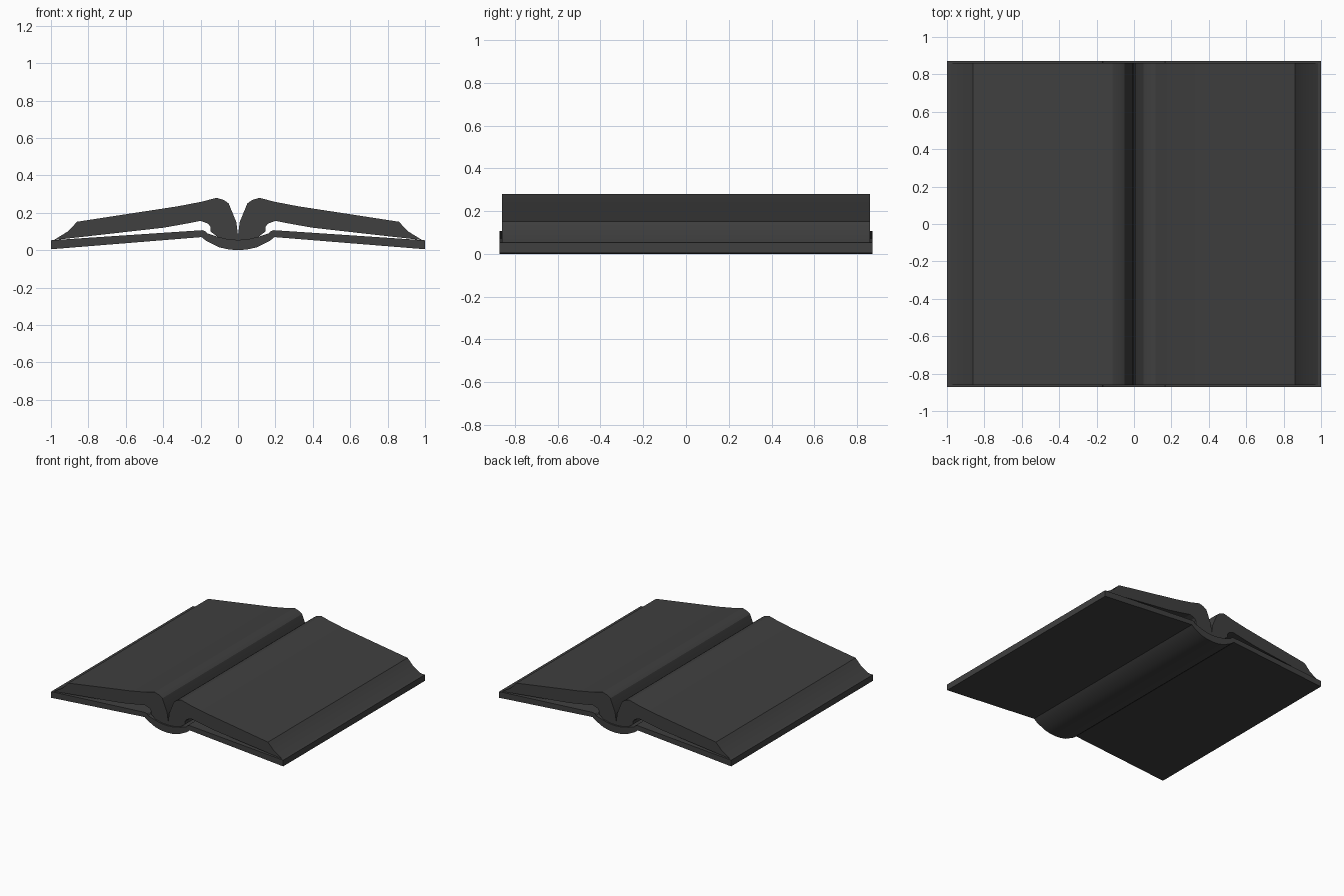
import bpy
import bmesh
import math

cube = bpy.data.objects.get("Cube")
if cube:
    bpy.data.objects.remove(cube, do_unlink=True)

charcoal = bpy.data.materials.new("charcoal")
charcoal.use_nodes = True
color = (0.05, 0.05, 0.05, 1)
charcoal.diffuse_color = color
charcoal.node_tree.nodes["Principled BSDF"].inputs["Base Color"].default_value = color


def extrude_profile(name, points, half_depth):
    """Extrude an outline in the xz plane along y, closed at both ends."""
    bm = bmesh.new()
    face = bm.faces.new([bm.verts.new((x, -half_depth, z)) for x, z in points])
    result = bmesh.ops.extrude_face_region(bm, geom=[face], use_keep_orig=True)
    moved = [v for v in result["geom"] if isinstance(v, bmesh.types.BMVert)]
    bmesh.ops.translate(bm, verts=moved, vec=(0, 2 * half_depth, 0))
    bmesh.ops.recalc_face_normals(bm, faces=bm.faces)
    mesh = bpy.data.meshes.new(name)
    bm.to_mesh(mesh)
    bm.free()
    mesh.materials.append(charcoal)
    obj = bpy.data.objects.new(name, mesh)
    bpy.context.collection.objects.link(obj)
    bpy.ops.object.select_all(action="DESELECT")
    obj.select_set(True)
    bpy.context.view_layer.objects.active = obj
    bpy.ops.object.shade_smooth_by_angle(angle=math.radians(30))
    return obj


def mirrored(points):
    return [(-x, z) for x, z in points]


# Cover: two boards joined by a rounded spine
cover_top = [(0.05, 0.058), (0.11, 0.072), (0.165, 0.09), (0.172, 0.1),
             (0.19, 0.107), (1, 0.053)]
cover_bottom = [(1, 0.005), (0.195, 0.07), (0.17, 0.05), (0.1, 0.015), (0.05, 0.004)]
half_cover = cover_top + cover_bottom
outline = [(0, 0.055)] + half_cover + [(0, 0)] + mirrored(half_cover)[::-1]
extrude_profile("cover", outline, 0.872)

# Page blocks: arched from the gutter, sloping to a bevelled fore edge
page_top = [(0, 0.08), (0.009, 0.15), (0.05, 0.25), (0.075, 0.268), (0.115, 0.28),
            (0.19, 0.26), (0.32, 0.235), (0.86, 0.152), (0.91, 0.1), (0.985, 0.054)]
page_bottom = [(0.4, 0.12), (0.27, 0.143), (0.2, 0.157), (0.16, 0.142),
               (0.147, 0.125), (0.147, 0.1), (0.11, 0.072), (0.05, 0.058), (0, 0.055)]
pages = page_top + page_bottom
extrude_profile("left_pages", pages, 0.86)
extrude_profile("right_pages", mirrored(pages), 0.86)
